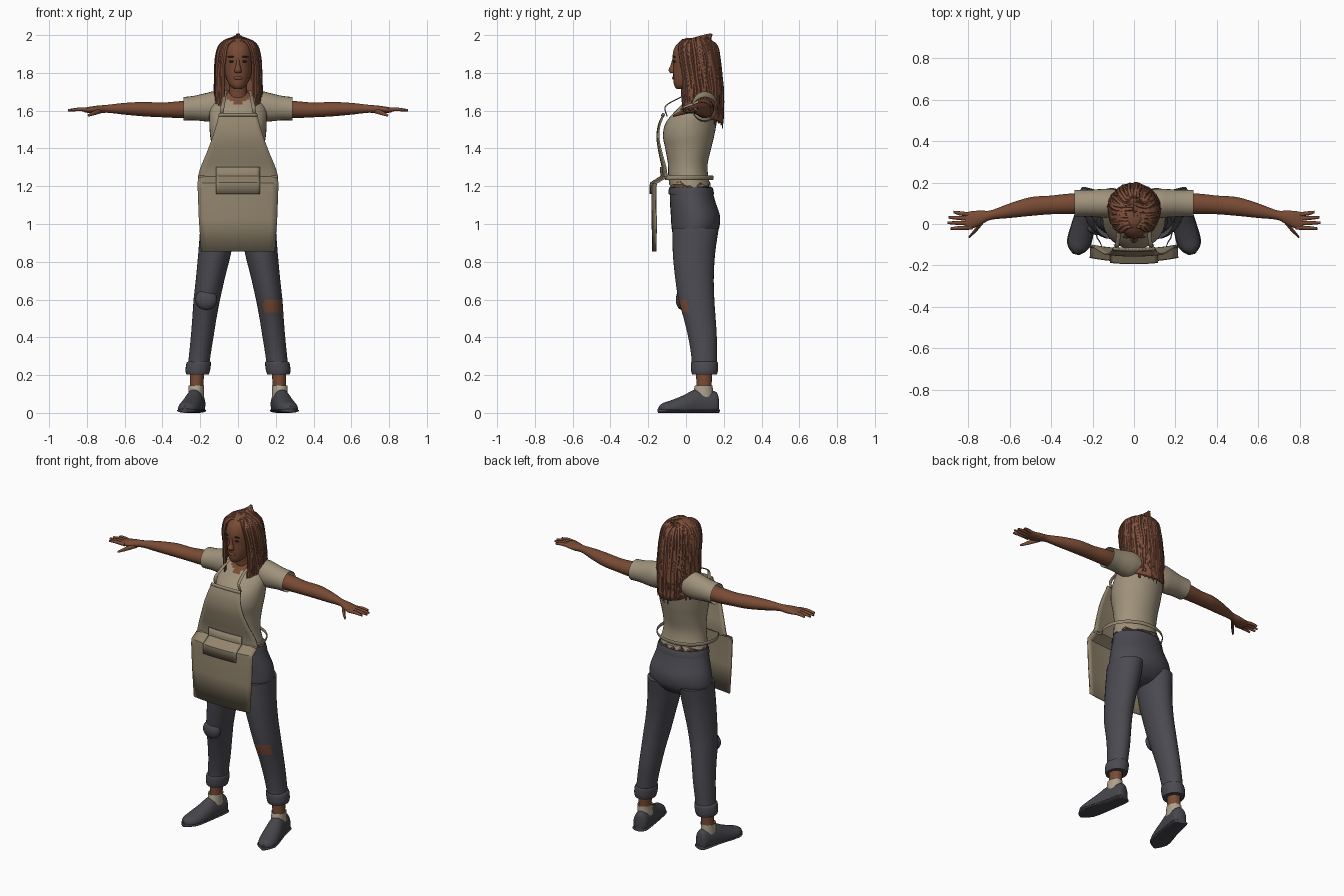
import bpy, bmesh, math, random
from mathutils import Vector, Matrix

random.seed(4)
cube = bpy.data.objects.get("Cube")
if cube:
    bpy.data.objects.remove(cube, do_unlink=True)

X, Y, Z = Vector((1, 0, 0)), Vector((0, 1, 0)), Vector((0, 0, 1))


def material(name, r, g, b):
    m = bpy.data.materials.new(name)
    m.use_nodes = True
    m.diffuse_color = (r, g, b, 1)
    bsdf = m.node_tree.nodes["Principled BSDF"]
    bsdf.inputs["Base Color"].default_value = (r, g, b, 1)
    bsdf.inputs["Roughness"].default_value = 0.9
    return m


skin = material("brown skin", .19, .07, .035)
hair = material("auburn hair", .21, .08, .045)
dark = material("dark brown", .05, .02, .012)
shirt = material("beige shirt", .35, .29, .2)
apron = material("tan apron", .29, .235, .155)
denim = material("grey denim", .07, .068, .082)
shoe = material("shoe grey", .06, .06, .07)
sock = material("cream cloth", .42, .36, .27)


def smooth(rows, steps):
    """Catmull-Rom interpolation through rows of numbers."""
    out = []
    for i in range(len(rows) - 1):
        quad = [rows[max(i - 1, 0)], rows[i], rows[i + 1], rows[min(i + 2, len(rows) - 1)]]
        for k in range(steps):
            t = k / steps
            out.append([.5 * (2 * b + (c - a) * t + (2 * a - 5 * b + 4 * c - d) * t * t
                              + (3 * b - a - 3 * c + d) * t ** 3) for a, b, c, d in zip(*quad)])
    return out + [list(rows[-1])]


def tube(bm, rows, u, v=None, seg=24, steps=5, cap=True):
    """Sweep an ellipse along rows of (x, y, z, radius u, radius v)."""
    rows = smooth(rows, steps)
    rings = []
    for i, (x, y, z, a, b) in enumerate(rows):
        w = v
        if w is None:
            nxt, prv = rows[min(i + 1, len(rows) - 1)], rows[max(i - 1, 0)]
            w = (Vector(nxt[:3]) - Vector(prv[:3])).cross(u).normalized()
        c = Vector((x, y, z))
        rings.append([bm.verts.new(c + u * a * math.cos(k * math.tau / seg)
                                   + w * b * math.sin(k * math.tau / seg)) for k in range(seg)])
    for p, q in zip(rings, rings[1:]):
        for k in range(seg):
            bm.faces.new((p[k], p[k - 1], q[k - 1], q[k]))
    if cap:
        bm.faces.new(rings[0])
        bm.faces.new(rings[-1])


def finish(name, bm, *mats, rule=None):
    bmesh.ops.recalc_face_normals(bm, faces=bm.faces)
    if rule:
        for f in bm.faces:
            f.material_index = int(rule(f.calc_center_median()))
    me = bpy.data.meshes.new(name)
    bm.to_mesh(me)
    bm.free()
    for m in mats:
        me.materials.append(m)
    me.shade_smooth()
    me.set_sharp_from_angle(angle=math.radians(45))
    ob = bpy.data.objects.new(name, me)
    bpy.context.collection.objects.link(ob)
    return ob


def sweep(name, rows, u, v, *mats, rule=None, tweak=None, **kw):
    bm = bmesh.new()
    tube(bm, rows, u, v, **kw)
    if tweak:
        for vert in bm.verts:
            tweak(vert.co)
    return finish(name, bm, *mats, rule=rule)


def stack(rows, x=0):
    """Rows of (z, half width, front y, back y) to sweep rows."""
    return [(x, (f + b) / 2, z, w, (b - f) / 2) for z, w, f, b in rows]


def ball(name, at, size, mat):
    bm = bmesh.new()
    bmesh.ops.create_uvsphere(bm, u_segments=16, v_segments=10, radius=1,
                              matrix=Matrix.LocRotScale(Vector(at), None, Vector(size)))
    return finish(name, bm, mat)


def sheet(name, grid, mat, thick):
    bm = bmesh.new()
    vs = [[bm.verts.new(p) for p in row] for row in grid]
    for p, q in zip(vs, vs[1:]):
        for k in range(len(p) - 1):
            bm.faces.new((p[k], p[k + 1], q[k + 1], q[k]))
    ob = finish(name, bm, mat)
    mod = ob.modifiers.new("thickness", "SOLIDIFY")
    mod.thickness, mod.offset = thick, 0
    return ob


# Head, neck and face
sweep("head", stack([(1.715, .02, -.05, 0), (1.735, .045, -.063, .05), (1.78, .066, -.068, .11),
                     (1.83, .076, -.068, .14), (1.9, .079, -.07, .15), (1.95, .065, -.05, .13),
                     (1.985, .03, 0, .08)]), X, Y, skin)
sweep("neck", stack([(1.56, .1, .0, .14), (1.63, .07, .01, .12), (1.68, .05, .01, .1),
                     (1.78, .05, -.01, .1)]), X, Y, skin)
sweep("nose", stack([(1.8, .017, -.084, -.05), (1.815, .019, -.092, -.05), (1.84, .011, -.082, -.05),
                     (1.875, .008, -.072, -.05)]), X, Y, skin, seg=12)
ball("lips", (0, -.065, 1.773), (.024, .008, .009), skin)
for s, side in ((1, "left"), (-1, "right")):
    ball(side + "_eye", (.033 * s, -.06, 1.86), (.014, .007, .005), dark)
    ball(side + "_brow", (.035 * s, -.062, 1.885), (.02, .007, .004), dark)


# Hair: a shell parted in the middle, covered with hanging strands
def strand(phi, lift=0):
    c, s = math.cos(phi), math.sin(phi)
    rows = [(0, .045 - .09 * c, 1.982 - .025 * c)]
    levels = [(1.972, .055, .075, .045), (1.94, .095, .108, .048), (1.87, .112, .115, .055),
              (1.78, .116, .112, .068), (1.69, .118, .115, .073), (1.585 + .053 * c, .117, .118, .074)]
    return rows + [((a + lift) * s, y - (b + lift) * c, z) for z, a, b, y in levels]


first = .72
span = math.tau - 2 * first
sheet("hair_shell", [smooth(strand(first + span * i / 40), 4) for i in range(41)], hair, .012)
bm = bmesh.new()
count = 68
for i in range(count):
    phi = first + span * (i + random.uniform(-.3, .3)) / (count - 1)
    phi = min(max(phi, first), first + span)
    radius, drop = random.uniform(.008, .013), random.uniform(-.035, .025)
    path = strand(phi, random.uniform(0, .006))
    last = len(path) - 1
    rows = []
    for k, (x, y, z) in enumerate(path):
        wave = random.uniform(-.007, .007) if k else 0
        r = radius * (.35 if k == last else .7 if k == 0 else 1)
        rows.append((x + wave * math.cos(phi), y + wave * math.sin(phi),
                     z + (drop if k == last else 0), r, r * .8))
    tube(bm, rows, Vector((math.cos(phi), math.sin(phi), 0)), seg=6, steps=3)
finish("hair_strands", bm, hair)


# Shirt with a ragged hem over a bare waist
def ragged(co):
    if co.z < 1.205:
        co.z += random.uniform(-.015, .03)


sweep("waist", stack([(1.14, .14, -.075, .125), (1.22, .137, -.083, .12), (1.3, .12, -.08, .1)]), X, Y, skin)
sweep("shirt_body", stack([(1.2, .15, -.088, .13), (1.26, .136, -.094, .117), (1.32, .131, -.096, .115),
                           (1.4, .137, -.11, .133), (1.47, .148, -.122, .15), (1.54, .152, -.105, .163),
                           (1.61, .15, -.045, .17), (1.66, .125, .005, .165), (1.7, .065, .03, .13)]),
      X, Y, shirt, skin, seg=36, tweak=ragged,
      rule=lambda c: c.z > 1.62 + abs(c.x) * .8 and c.y < .08 or c.z > 1.685)

# Jeans seat
sweep("jeans_seat", stack([(1.195, .148, -.085, .135), (1.12, .172, -.085, .155), (1.04, .196, -.08, .18),
                           (.97, .2, -.075, .172), (.92, .16, -.06, .13), (.9, .09, -.02, .09)]),
      X, Y, denim, seg=32)
sweep("waistband", stack([(1.155, .165, -.091, .149), (1.175, .16, -.092, .146), (1.192, .154, -.09, .141)]),
      X, Y, denim, cap=False)


def torn_knee(c):
    return c.y < .03 and .535 < c.z < .605 and .135 < c.x < .225


for s, side in ((1, "left"), (-1, "right")):
    n = side + "_"

    def mir(rows):
        return [(r[0] * s, *r[1:]) for r in rows]

    # Sleeve, arm and hand
    sweep(n + "sleeve", mir([(.06, .1, 1.625, .065, .06), (.12, .1, 1.622, .07, .08),
                             (.17, .1, 1.618, .068, .075), (.23, .1, 1.614, .064, .065),
                             (.288, .1, 1.61, .065, .062)]), Y, Z, shirt, cap=False)
    sweep(n + "arm", mir([(.15, .1, 1.612, .05, .05), (.3, .098, 1.606, .049, .045),
                          (.4, .092, 1.604, .045, .039), (.5, .084, 1.608, .045, .038),
                          (.6, .064, 1.61, .035, .031), (.69, .043, 1.61, .023, .021),
                          (.74, .03, 1.606, .035, .021), (.79, .018, 1.604, .043, .016),
                          (.815, .014, 1.603, .038, .011)]), Y, Z, skin)
    bm = bmesh.new()
    for y0, x1, y1 in ((.045, .87, .058), (.025, .895, .032), (.004, .9, .006), (-.017, .885, -.022)):
        tube(bm, mir([(.78, y0, 1.604, .01, .01), (.84, (y0 + y1) / 2, 1.607, .01, .01),
                      (x1, y1, 1.602, .006, .006)]), Y, Z, seg=10)
    tube(bm, mir([(.725, .02, 1.6, .016, .014), (.76, -.025, 1.588, .012, .012),
                  (.795, -.063, 1.573, .006, .006)]), Y, seg=10)
    finish(n + "fingers", bm, skin)

    # Trouser leg and turned-up cuff
    leg = [(.98, .092, -.072, .174), (.85, .087, -.07, .155), (.72, .077, -.058, .147),
           (.6, .07, -.04, .15), (.5, .064, -.012, .157), (.4, .06, .012, .163),
           (.3, .057, .028, .163), (.22, .056, .032, .163)]
    centre = (.108, .123, .145, .165, .178, .19, .203, .212)
    rows = [stack([r], x)[0] for r, x in zip(leg, centre)]
    sweep(n + "trouser_leg", mir(rows), X, Y, denim, skin, rule=torn_knee, seg=32, steps=6)
    sweep(n + "cuff", mir([(.205, .098, .272, .058, .066), (.208, .098, .262, .065, .071),
                           (.213, .098, .225, .065, .071), (.214, .098, .202, .059, .066)]), X, Y, denim)

    # Ankle, sock and shoe
    sweep(n + "ankle", mir([(.22, .095, .05, .038, .045), (.22, .095, .13, .035, .04),
                            (.214, .097, .25, .04, .045)]), X, Y, skin)
    sweep(n + "sock", mir([(.222, .09, .08, .042, .055), (.222, .092, .125, .041, .05),
                           (.221, .094, .145, .042, .047)]), X, Y, sock, cap=False)
    axis = Vector((1, .25 * s, 0)).normalized()

    def floor(co):
        co.z = max(co.z, .004)

    sweep(n + "shoe", mir([(.21, .17, .045, .02, .045), (.213, .155, .045, .041, .068),
                           (.222, .1, .045, .047, .076), (.232, .05, .045, .05, .08),
                           (.246, -.01, .035, .055, .06), (.262, -.075, .025, .055, .043),
                           (.274, -.118, .022, .042, .032), (.28, -.142, .02, .014, .016)]),
          axis, Z, shoe, tweak=floor)
    sweep(n + "sole", mir([(.21, .172, .012, .022, .012), (.213, .157, .012, .046, .012),
                           (.232, .05, .012, .052, .012), (.262, -.075, .012, .06, .012),
                           (.274, -.12, .012, .045, .012), (.28, -.147, .012, .015, .012)]),
          axis, Z, shoe)

    # Neck strap of the apron
    sweep(n + "neck_strap", mir([(.088, -.1, 1.57, .01, .003), (.082, -.11, 1.62, .01, .003),
                                 (.075, -.06, 1.655, .01, .003), (.07, .02, 1.69, .01, .003),
                                 (.055, .1, 1.705, .01, .003), (0, .135, 1.7, .01, .003)]),
          X, None, apron, seg=8)

ball("right_knee_patch", (-.168, -.022, .6), (.058, .032, .055), denim)


# Apron sheet, its pocket and waist strap: rows of (z, half width, y)
def panel(rows, cols=12):
    grid = []
    for z, w, y in rows:
        ts = [2 * k / cols - 1 for k in range(cols + 1)]
        grid.append([(w * t, y + .018 * (w * t / .2) ** 2, z) for t in ts])
    return grid


bib = smooth([(1.582, .1, -.118), (1.53, .113, -.143), (1.46, .135, -.153), (1.38, .165, -.142),
              (1.3, .198, -.125), (1.25, .211, -.122)], 4)
skirt = [(1.215, .213, -.178), (1.19, .213, -.18), (1.03, .207, -.178), (.855, .195, -.176)]
sheet("apron_panel", panel(bib + skirt), apron, .008)
sheet("apron_hem", panel([(1.586, .1, -.121), (1.57, .104, -.13)]), apron, .008)
sheet("apron_pocket", panel([(1.302, .115, -.134), (1.252, .115, -.132), (1.217, .115, -.188),
                             (1.16, .115, -.19)]), apron, .008)
band = []
for k in range(17):
    a = math.pi * (1.18 - 1.36 * k / 16)
    band.append((.185 * math.cos(a), -.02 + .163 * math.sin(a), 1.245, .011, .003))
band = [(-.208, -.112, 1.245, .011, .003)] + band + [(.208, -.112, 1.245, .011, .003)]
sweep("waist_strap", band, Z, None, apron, seg=8, steps=2)
